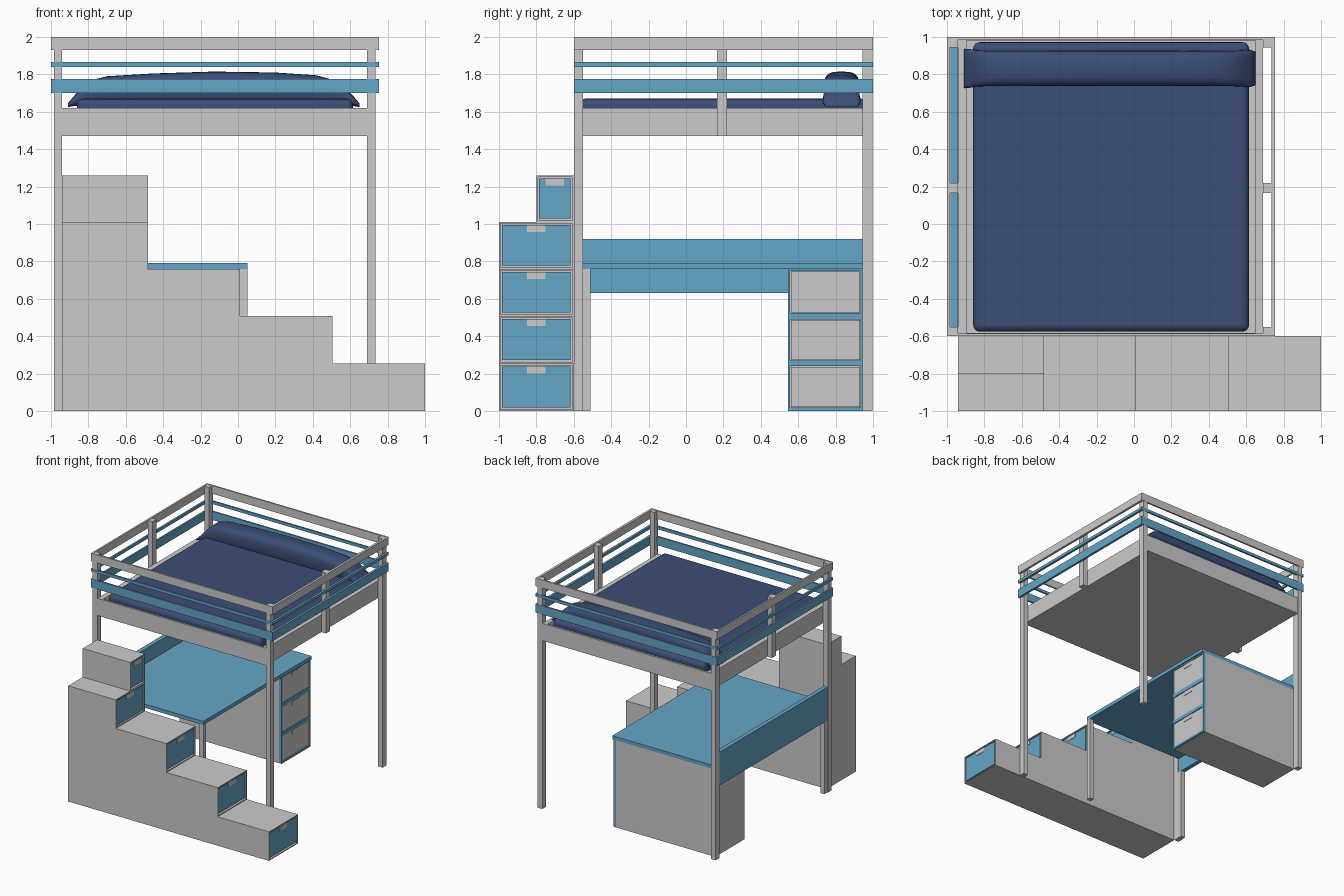
import bpy, bmesh, math
from mathutils import Vector

if "Cube" in bpy.data.objects:
    bpy.data.objects.remove(bpy.data.objects["Cube"])


def material(name, rgb):
    m = bpy.data.materials.new(name)
    m.diffuse_color = (*rgb, 1)
    m.use_nodes = True
    m.node_tree.nodes["Principled BSDF"].inputs["Base Color"].default_value = m.diffuse_color
    return m


BLUE = material("light_blue", (0.13, 0.38, 0.58))
NAVY = material("navy", (0.045, 0.075, 0.18))


def finish(name, bm, mat=None):
    bmesh.ops.recalc_face_normals(bm, faces=bm.faces[:])
    me = bpy.data.meshes.new(name)
    bm.to_mesh(me)
    bm.free()
    ob = bpy.data.objects.new(name, me)
    bpy.context.collection.objects.link(ob)
    if mat:
        me.materials.append(mat)
    return ob


def box(name, x, y, z, mat=None):
    bm = bmesh.new()
    bmesh.ops.create_cube(bm, size=1)
    for v in bm.verts:
        v.co = Vector([(r[0] + r[1]) / 2 + c * (r[1] - r[0]) for c, r in zip(v.co, (x, y, z))])
    return finish(name, bm, mat)


def stair_block(name, profile, y):
    """Extruded side profile whose exposed right-hand faces get drawer recesses."""
    bm = bmesh.new()
    face = bm.faces.new([bm.verts.new((px, y[0], pz)) for px, pz in profile])
    ext = bmesh.ops.extrude_face_region(bm, geom=[face])
    for v in ext["geom"]:
        if isinstance(v, bmesh.types.BMVert):
            v.co.y = y[1]
    bmesh.ops.recalc_face_normals(bm, faces=bm.faces[:])
    for f in [f for f in bm.faces if f.normal.x > 0.9]:
        bmesh.ops.inset_region(bm, faces=[f], thickness=0.012)
        inner = bmesh.ops.extrude_discrete_faces(bm, faces=[f])["faces"][0]
        bmesh.ops.translate(bm, verts=inner.verts[:], vec=(-0.03, 0, 0))
    return finish(name, bm)


def drawer(name, x, y, z, mat=None):
    """Drawer front facing +x with a small grip at its top edge."""
    box(name + "_front", (x - 0.02, x), y, z, mat)
    c = (y[0] + y[1]) / 2
    box(name + "_grip", (x - 0.01, x + 0.004), (c - 0.05, c + 0.05), (z[1] - 0.037, z[1]))


# Bed posts
for sx, x in (("left", (-0.985, -0.94)), ("right", (0.69, 0.735))):
    for sy, y in (("front", (-0.598, -0.55)), ("back", (0.945, 0.998))):
        box(f"{sy}_{sx}_post", x, y, (0, 1.998))
    box(f"{sx}_middle_post", x, (0.165, 0.22), (1.47, 1.998))

# Guard rails on all four sides
for label, z, mat in (("top", (1.93, 2.0), None), ("thin", (1.84, 1.865), BLUE), ("wide", (1.70, 1.775), BLUE)):
    box(f"front_{label}_rail", (-1, 0.755), (-0.6, -0.585), z, mat)
    box(f"back_{label}_rail", (-1, 0.755), (0.985, 1.0), z, mat)
    box(f"left_{label}_rail", (-1, -0.985), (-0.585, 0.985), z, mat)
    box(f"right_{label}_rail", (0.735, 0.755), (-0.585, 0.985), z, mat)

# Bed frame
box("front_board", (-0.94, 0.69), (-0.597, -0.582), (1.47, 1.62))
box("back_board", (-0.94, 0.69), (0.98, 0.997), (1.47, 1.62))
box("left_board", (-0.94, -0.895), (-0.582, 0.98), (1.47, 1.62))
box("right_board", (0.65, 0.69), (-0.582, 0.98), (1.47, 1.62))
box("bed_base", (-0.895, 0.65), (-0.582, 0.98), (1.47, 1.51))

# Mattress
mattress = box("mattress", (-0.86, 0.615), (-0.575, 0.972), (1.51, 1.67), NAVY)
bev = mattress.modifiers.new("round", "BEVEL")
bev.width, bev.segments = 0.035, 4

# Bolster pillow: lofted sections (x, half depth, bottom, top) with drooping ends
sections = [(-0.91, 0.105, 1.625, 1.645), (-0.88, 0.104, 1.63, 1.68), (-0.85, 0.098, 1.63, 1.715),
            (-0.80, 0.095, 1.63, 1.765), (-0.70, 0.095, 1.63, 1.79), (-0.45, 0.095, 1.63, 1.805),
            (-0.13, 0.095, 1.63, 1.815), (0.2, 0.095, 1.63, 1.81), (0.42, 0.095, 1.63, 1.795),
            (0.53, 0.095, 1.63, 1.765), (0.59, 0.098, 1.63, 1.71), (0.62, 0.1, 1.63, 1.68),
            (0.65, 0.09, 1.625, 1.645)]
bm = bmesh.new()
N = 24
rings = []
for x, h, z0, z1 in sections:
    ring = []
    for i in range(N):
        a = math.tau * i / N
        c, s = math.cos(a), math.sin(a)
        ring.append(bm.verts.new((x, 0.832 + h * math.copysign(abs(c) ** 0.6, c),
                                  (z0 + z1) / 2 + (z1 - z0) / 2 * math.copysign(abs(s) ** 0.6, s))))
    rings.append(ring)
for a, b in zip(rings, rings[1:]):
    for i in range(N):
        j = (i + 1) % N
        bm.faces.new((a[i], a[j], b[j], b[i]))
bm.faces.new(rings[0])
bm.faces.new(rings[-1])
pillow = finish("pillow", bm, NAVY)

for ob in (mattress, pillow):
    bpy.ops.object.select_all(action="DESELECT")
    ob.select_set(True)
    bpy.context.view_layer.objects.active = ob
    bpy.ops.object.shade_smooth_by_angle(angle=math.radians(50))

# Storage staircase
edges = [1.0, 0.505, 0.01, -0.48]
heights = [0.253, 0.507, 0.76, 1.01]
profile = [(-0.94, 0)]
floor = 0
for x, h in zip(edges, heights):
    profile += [(x, floor), (x, h)]
    floor = h
profile.append((-0.94, floor))
stair_block("staircase", profile, (-1, -0.6))
stair_block("top_step", [(-0.94, 1.01), (-0.48, 1.01), (-0.48, 1.26), (-0.94, 1.26)], (-0.8, -0.6))

# Stair drawers
for i, (x, h) in enumerate(zip(edges, heights)):
    drawer(f"stair_drawer_{i + 1}", x - 0.004, (-0.985, -0.617), (h - 0.233, h - 0.016), BLUE)
drawer("top_step_drawer", -0.484, (-0.785, -0.617), (1.03, 1.244), BLUE)

# Desk
box("desk_top", (-0.945, 0.05), (-0.55, 0.945), (0.76, 0.792), BLUE)
box("desk_back_panel", (-0.982, -0.945), (-0.55, 0.945), (0.63, 0.92), BLUE)
box("desk_front_leg", (0.01, 0.05), (-0.55, -0.51), (0, 0.76))
box("desk_rear_leg", (-0.98, -0.94), (-0.55, -0.51), (0, 0.63))

# Desk drawer cabinet with blue face frame
box("cabinet_body", (-0.945, 0.015), (0.545, 0.945), (0, 0.76))
for i, y in enumerate(((0.545, 0.557), (0.933, 0.945))):
    box(f"cabinet_stile_{i + 1}", (0.015, 0.04), y, (0, 0.76), BLUE)
for i, z in enumerate(((0, 0.018), (0.24, 0.27), (0.49, 0.525), (0.748, 0.76))):
    box(f"cabinet_bar_{i + 1}", (0.015, 0.04), (0.557, 0.933), z, BLUE)
for i, z in enumerate(((0.021, 0.236), (0.273, 0.487), (0.528, 0.745))):
    drawer(f"desk_drawer_{i + 1}", 0.036, (0.561, 0.929), z)
